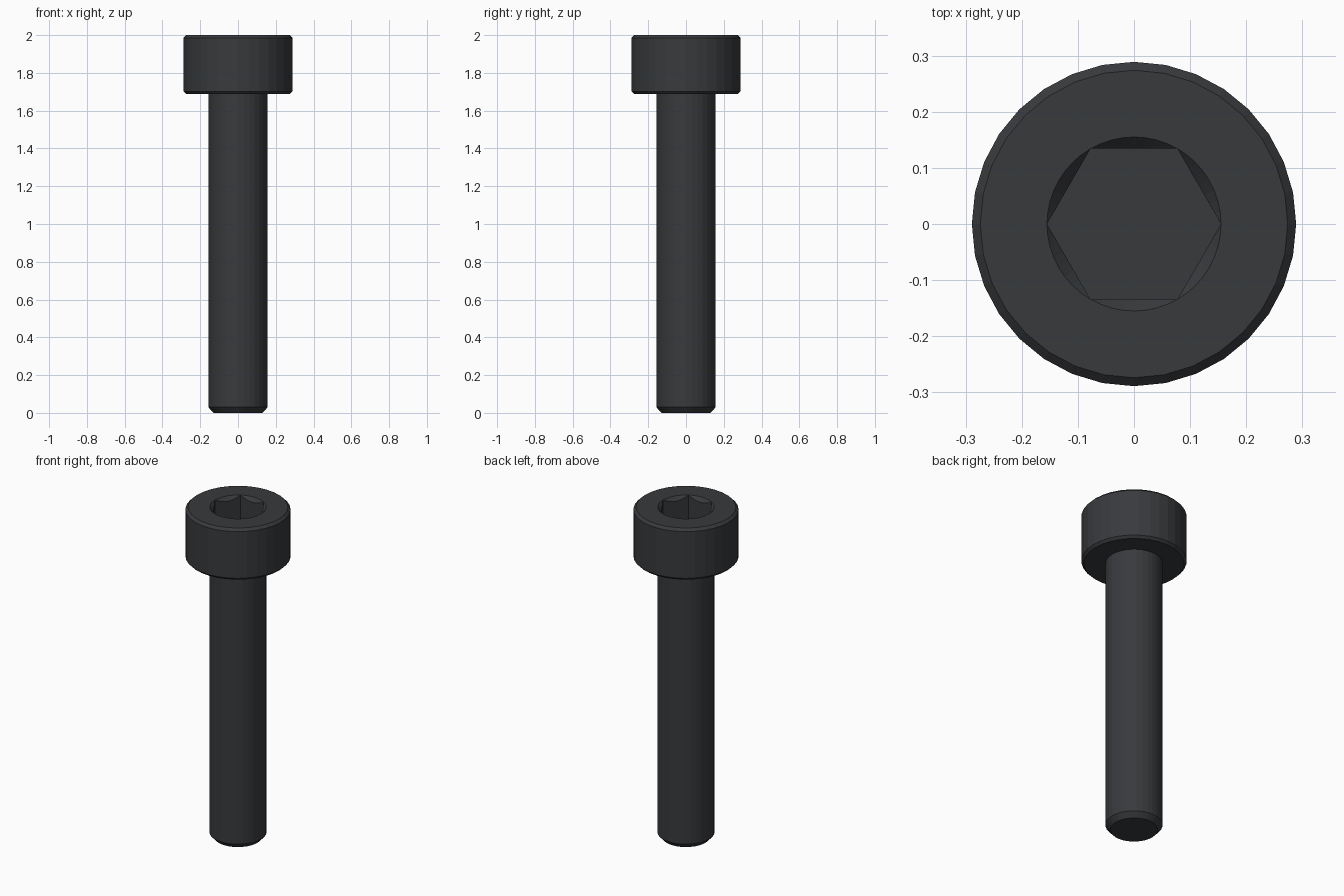
import bpy, bmesh
from math import cos, sin, pi

if "Cube" in bpy.data.objects:
    bpy.data.objects.remove(bpy.data.objects["Cube"])

SEG, RIM = 32, 48          # sides of the body, points round the socket
TOP, FLOOR = 2.0, 1.84     # top of head, bottom of socket
R_HEX = 0.155              # hexagon corner radius

bm = bmesh.new()


def ring(n, point):
    """Closed ring of verts; point(angle) gives (radius, z)."""
    verts = []
    for i in range(n):
        a = 2 * pi * i / n
        r, z = point(a)
        verts.append(bm.verts.new((r * cos(a), r * sin(a), z)))
    return verts


def bridge(a, b):
    n = len(a)
    for i in range(n):
        j = (i + 1) % n
        bm.faces.new((a[i], a[j], b[j], b[i]))


def hex_radius(a):
    return R_HEX * cos(pi / 6) / cos(a % (pi / 3) - pi / 6)


def loop_edges(verts):
    return [bm.edges.get((verts[i - 1], verts[i])) for i in range(len(verts))]


# Shank and head: one turned profile with chamfers
profile = [(0.13, 0), (0.157, 0.03), (0.157, 1.688), (0.275, 1.688),
           (0.289, 1.702), (0.289, TOP - 0.015), (0.274, TOP)]
body = [ring(SEG, lambda a, p=p: p) for p in profile]
for lower, upper in zip(body, body[1:]):
    bridge(lower, upper)
bm.faces.new(body[0])

# Hex socket: round rim, conical lead-in, six walls and a flat floor
rim = ring(RIM, lambda a: (R_HEX, TOP))
lead = ring(RIM, lambda a: (hex_radius(a), TOP - 1.1 * (R_HEX - hex_radius(a))))
base = ring(RIM, lambda a: (hex_radius(a), FLOOR))
bridge(rim, lead)
bridge(lead, base)
bm.faces.new(base)

# Flat top of the head between outer edge and socket rim
bmesh.ops.triangle_fill(bm, use_beauty=True, normal=(0, 0, 1),
                        edges=loop_edges(body[-1]) + loop_edges(rim))

bmesh.ops.remove_doubles(bm, verts=bm.verts, dist=1e-4)
bmesh.ops.recalc_face_normals(bm, faces=bm.faces)
mesh = bpy.data.meshes.new("socket_head_screw")
bm.to_mesh(mesh)
bm.free()
screw = bpy.data.objects.new("socket_head_screw", mesh)
bpy.context.collection.objects.link(screw)

# Dark steel
mat = bpy.data.materials.new("black_steel")
mat.diffuse_color = (0.04, 0.042, 0.046, 1)
mat.use_nodes = True
mat.node_tree.nodes["Principled BSDF"].inputs["Base Color"].default_value = mat.diffuse_color
mesh.materials.append(mat)
